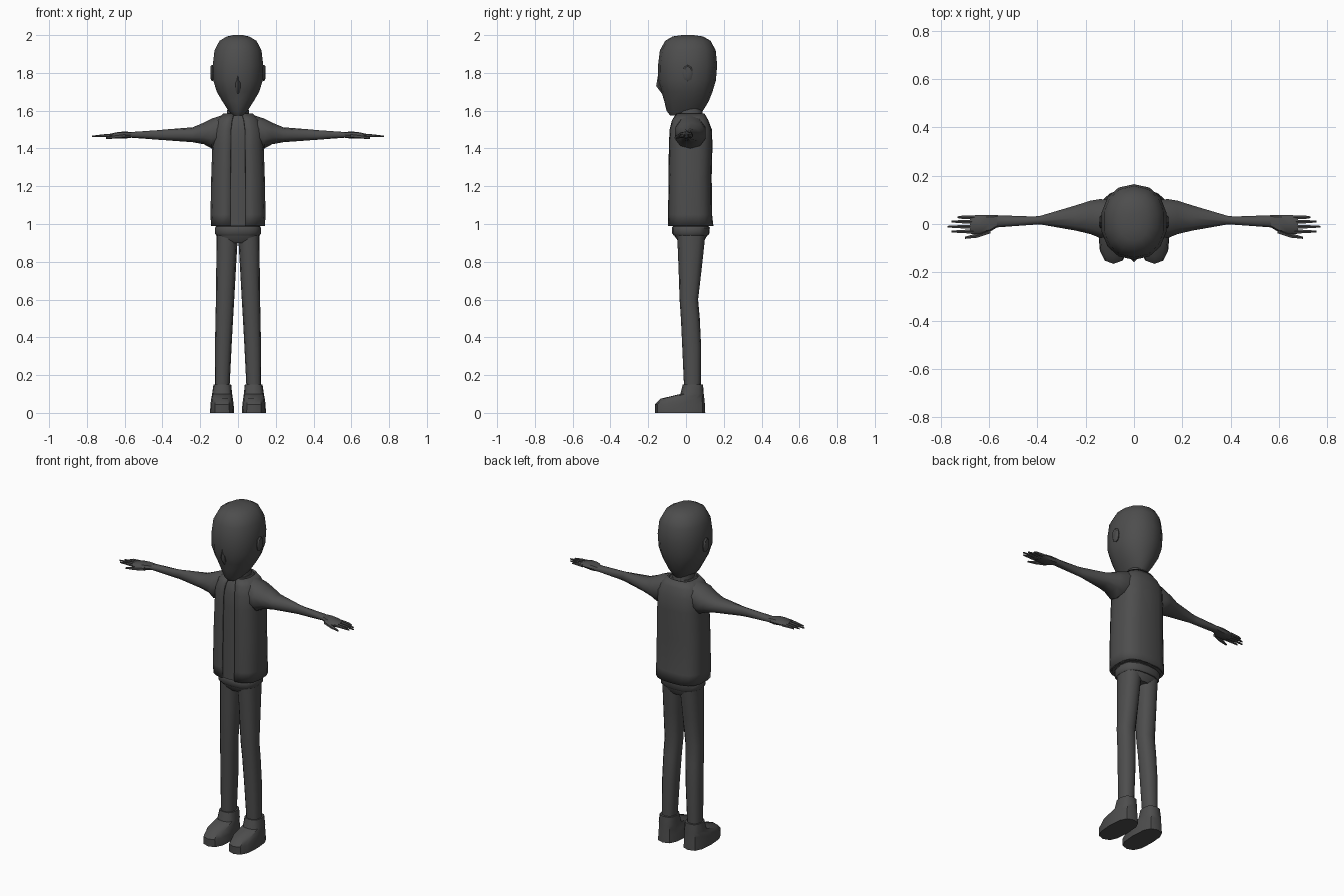
import bpy
import bmesh
from math import cos, sin, radians, copysign

cube = bpy.data.objects.get("Cube")
if cube:
    bpy.data.objects.remove(cube, do_unlink=True)

grey = bpy.data.materials.new("dark grey")
grey.use_nodes = True
color = (0.075, 0.075, 0.075, 1)
grey.diffuse_color = color
shader = next(n for n in grey.node_tree.nodes if n.type == "BSDF_PRINCIPLED")
shader.inputs["Base Color"].default_value = color
shader.inputs["Roughness"].default_value = 0.8


def finish(name, bm, closed=True, angle=40):
    """Turn a bmesh into a smooth-shaded object with the one material."""
    if closed:
        bmesh.ops.recalc_face_normals(bm, faces=bm.faces)
    mesh = bpy.data.meshes.new(name)
    bm.to_mesh(mesh)
    bm.free()
    mesh.materials.append(grey)
    obj = bpy.data.objects.new(name, mesh)
    bpy.context.collection.objects.link(obj)
    bpy.ops.object.select_all(action="DESELECT")
    obj.select_set(True)
    bpy.context.view_layer.objects.active = obj
    bpy.ops.object.shade_smooth_by_angle(angle=radians(angle))
    return obj


def loft(name, sections, axis="z", sides=12, power=2.2, side=1, gap=0, angle=40):
    """Skin rounded sections (position, u min, u max, v min, v max) along an axis.
    A gap in degrees leaves the front open; side -1 mirrors the part."""
    bm = bmesh.new()
    count = sides + 1 if gap else sides
    rings = []
    for t, u0, u1, v0, v1 in sections:
        ring = []
        for i in range(count):
            a = radians(-90 + gap + (360 - 2 * gap) * i / sides)
            c, s = cos(a), sin(a)
            u = (u0 + u1) / 2 + (u1 - u0) / 2 * copysign(abs(c) ** (2 / power), c)
            v = (v0 + v1) / 2 + (v1 - v0) / 2 * copysign(abs(s) ** (2 / power), s)
            x, y, z = (u, v, t) if axis == "z" else (t, u, v)
            ring.append(bm.verts.new((side * x, y, z)))
        rings.append(ring)
    for low, high in zip(rings, rings[1:]):
        for i in range(sides):
            j = (i + 1) % count
            bm.faces.new((low[i], low[j], high[j], high[i]))
    if not gap:
        bm.faces.new(rings[0][::-1])
        bm.faces.new(rings[-1])
    return finish(name, bm, closed=not gap, angle=angle)


def centred(rows):
    """Sections symmetric about x = 0, given as (z, half width, y min, y max)."""
    return [(z, -w, w, y0, y1) for z, w, y0, y1 in rows]


# Head, nose and neck
loft("head", centred([
    (1.575, .03, -.085, .06), (1.60, .052, -.103, .09), (1.65, .085, -.115, .12),
    (1.70, .115, -.13, .14), (1.76, .134, -.148, .158), (1.84, .137, -.148, .165),
    (1.92, .127, -.138, .157), (1.97, .1, -.11, .13), (1.993, .06, -.07, .09),
    (2.0, .025, -.02, .04)]), sides=14, angle=50)
loft("nose", centred([
    (1.69, .012, -.128, -.1), (1.73, .016, -.158, -.1), (1.79, .008, -.148, -.1)]),
    sides=6)
loft("neck", centred([(1.54, .065, -.045, .095), (1.64, .052, -.04, .08)]))

# Shirt shows as a recessed strip between the open jacket fronts
jacket_rows = [
    (.99, .143, -.097, .145), (1.05, .146, -.096, .138), (1.25, .142, -.094, .136),
    (1.42, .136, -.092, .14), (1.5, .133, -.088, .137), (1.55, .112, -.075, .118),
    (1.585, .078, -.052, .098)]
loft("shirt", centred([(z, w - .012, a + .009, b - .012) for z, w, a, b in jacket_rows]),
     sides=16, power=2.8)
jacket = loft("jacket", centred(jacket_rows), sides=18, power=2.8, gap=10)
shell = jacket.modifiers.new("cloth", "SOLIDIFY")
shell.thickness = .01
shell.offset = -1

# Trousers: hips, waistband and legs
loft("hips", centred([(.9, .085, -.035, .09), (.935, .113, -.06, .11),
                      (1.0, .118, -.07, .12)]), sides=16, power=2.6)
loft("waistband", centred([(.94, .115, -.066, .116), (.95, .122, -.073, .124),
                           (.98, .122, -.075, .126), (.988, .116, -.07, .12)]),
     sides=16, power=2.6)

for side, word in ((1, "left"), (-1, "right")):
    loft(word + "_leg", [
        (.13, .045, .123, -.01, .078), (.35, .034, .122, -.02, .08),
        (.5, .026, .119, -.027, .073), (.6, .02, .117, -.034, .064),
        (.78, .01, .115, -.04, .085), (.95, 0, .114, -.047, .103)],
        side=side, power=2.4)
    loft(word + "_shoe", [
        (0, .02, .148, -.163, .102), (.045, .023, .146, -.165, .1),
        (.075, .027, .142, -.135, .097), (.1, .031, .137, -.03, .094),
        (.15, .036, .13, -.017, .09)], side=side, power=2.7)
    # Sleeve tapers from the shoulder to the wrist
    loft(word + "_arm", [
        (.07, -.05, .1, 1.42, 1.58), (.14, -.062, .107, 1.4, 1.558),
        (.18, -.045, .1, 1.422, 1.537), (.24, -.03, .08, 1.433, 1.512),
        (.39, -.002, .034, 1.444, 1.5), (.42, -.004, .032, 1.446, 1.497),
        (.58, -.016, .038, 1.458, 1.486)], axis="x", side=side, sides=10)
    loft(word + "_palm", [
        (.565, -.013, .036, 1.457, 1.487), (.6, -.034, .038, 1.452, 1.49),
        (.64, -.043, .038, 1.456, 1.486), (.68, -.04, .034, 1.459, 1.477)],
        axis="x", side=side, sides=8, power=2.6)
    # Four fingers, then the thumb splayed to the front
    digits = [("little", .028, .73), ("ring", .01, .755),
              ("middle", -.011, .772), ("index", -.031, .755)]
    for finger, y, tip in digits:
        loft(f"{word}_{finger}_finger", [
            (.66, y - .009, y + .009, 1.458, 1.479),
            (.71, y - .008, y + .008, 1.46, 1.475),
            (tip, y - .004, y + .004, 1.46, 1.468)], axis="x", side=side, sides=6)
    loft(word + "_thumb", [
        (.595, -.04, -.015, 1.455, 1.48), (.65, -.058, -.037, 1.452, 1.472),
        (.7, -.062, -.052, 1.45, 1.46)], axis="x", side=side, sides=6)
    # Ear disc against the side of the head
    loft(word + "_ear", [
        (.12, -.01, .03, 1.765, 1.83), (.138, -.018, .036, 1.755, 1.842),
        (.145, -.01, .028, 1.77, 1.835)], axis="x", side=side, sides=8)
